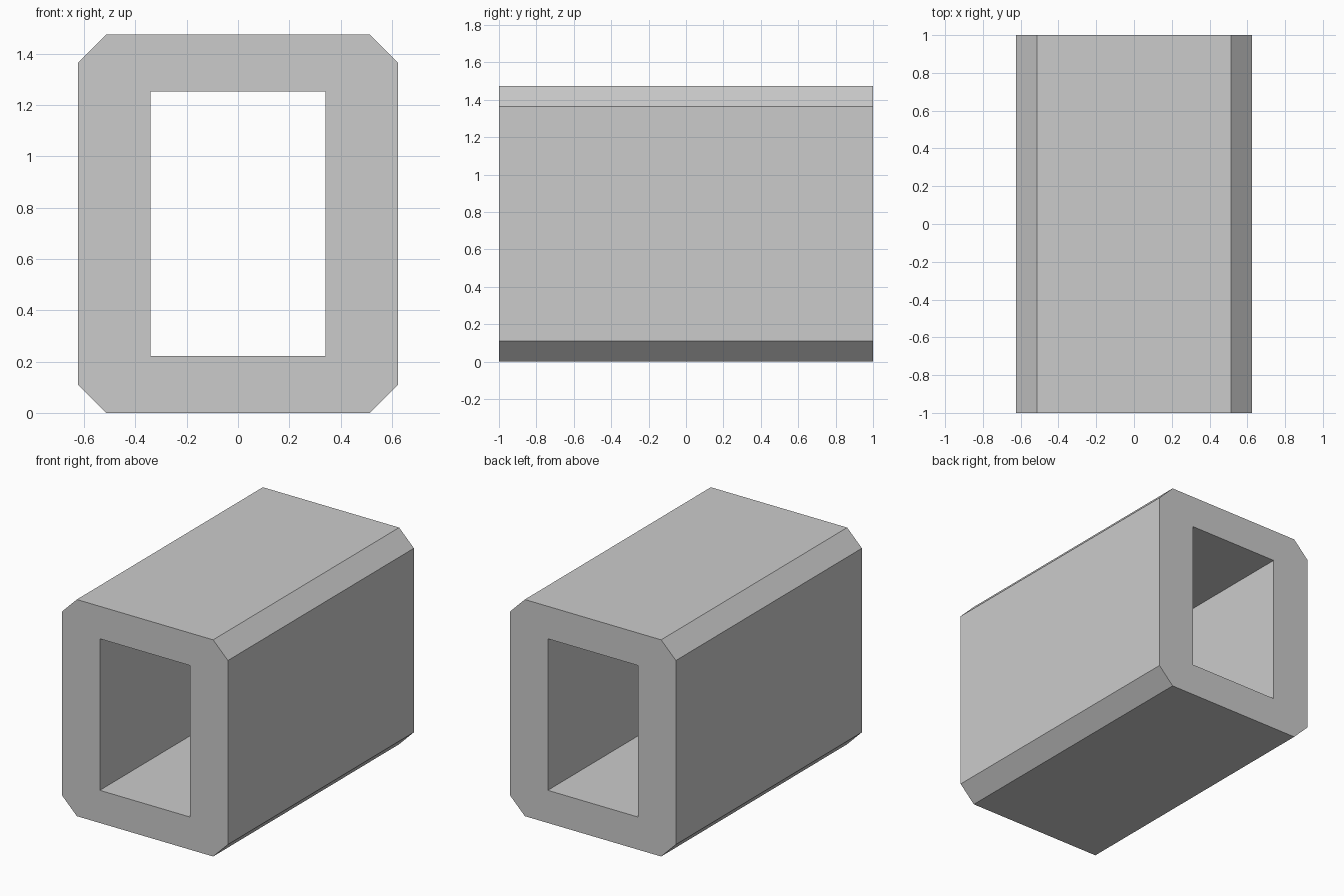
import bpy, bmesh

if "Cube" in bpy.data.objects:
    bpy.data.objects.remove(bpy.data.objects["Cube"])

W, H, C = 0.624, 1.474, 0.111      # outer half width, height, chamfer
IW, IZ0, IZ1 = 0.34, 0.222, 1.253  # opening half width, bottom, top

# Cross-section: chamfered outside, rectangular opening (both counter-clockwise from the front)
outer = [(-W + C, 0), (W - C, 0), (W, C), (W, H - C),
         (W - C, H), (-W + C, H), (-W, H - C), (-W, C)]
inner = [(-IW, IZ0), (IW, IZ0), (IW, IZ1), (-IW, IZ1)]

bm = bmesh.new()
out_v = [bm.verts.new((x, -1, z)) for x, z in outer]
in_v = [bm.verts.new((x, -1, z)) for x, z in inner]

# Front rim: a quad per side and a triangle per chamfered corner
for i in range(4):
    a, b, c = out_v[2 * i], out_v[2 * i + 1], out_v[(2 * i + 2) % 8]
    p, q = in_v[i], in_v[(i + 1) % 4]
    bm.faces.new((a, b, q, p))
    bm.faces.new((b, c, q))

# Extrude the rim into the tube, keeping the front faces
front = bm.faces[:]
res = bmesh.ops.extrude_face_region(bm, geom=front, use_keep_orig=True)
back = [v for v in res["geom"] if isinstance(v, bmesh.types.BMVert)]
bmesh.ops.translate(bm, vec=(0, 2, 0), verts=back)
bmesh.ops.recalc_face_normals(bm, faces=bm.faces[:])

mesh = bpy.data.meshes.new("hollow_block")
bm.to_mesh(mesh)
bm.free()
obj = bpy.data.objects.new("hollow_block", mesh)
bpy.context.collection.objects.link(obj)
